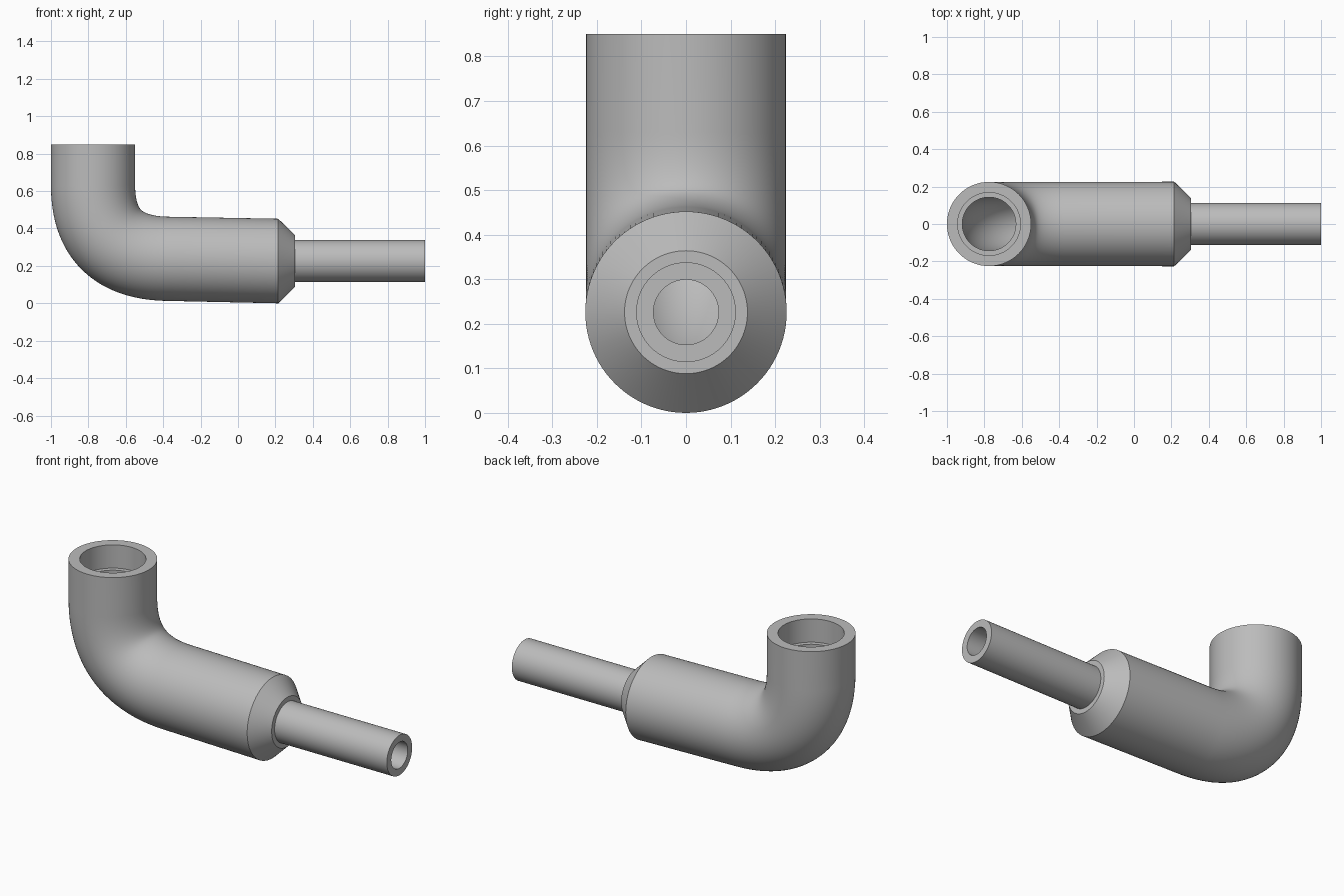
import bpy, bmesh, math
from mathutils import Vector
from mathutils.geometry import interpolate_bezier

if "Cube" in bpy.data.objects:
    bpy.data.objects.remove(bpy.data.objects["Cube"], do_unlink=True)

SIDES = 96
AXIS_Z = 0.226

metal = bpy.data.materials.new("plain grey")
metal.use_nodes = True
grey = (0.5, 0.5, 0.5, 1)
metal.diffuse_color = grey
metal.node_tree.nodes["Principled BSDF"].inputs["Base Color"].default_value = grey


def sweep(name, stations):
    """Closed loop of rings (centre, tangent, radius) in the XZ plane."""
    bm = bmesh.new()
    rings = []
    for centre, tangent, radius in stations:
        t = tangent.normalized()
        side = Vector((0, 1, 0))
        up = t.cross(side)
        ring = []
        for i in range(SIDES):
            a = math.tau * i / SIDES
            ring.append(bm.verts.new(centre + radius * (math.cos(a) * side + math.sin(a) * up)))
        rings.append(ring)
    for r, ring in enumerate(rings):
        nxt = rings[(r + 1) % len(rings)]
        for i in range(SIDES):
            j = (i + 1) % SIDES
            bm.faces.new((ring[i], ring[j], nxt[j], nxt[i]))
    bmesh.ops.recalc_face_normals(bm, faces=bm.faces)
    mesh = bpy.data.meshes.new(name)
    bm.to_mesh(mesh)
    bm.free()
    mesh.materials.append(metal)
    obj = bpy.data.objects.new(name, mesh)
    bpy.context.collection.objects.link(obj)
    bpy.ops.object.select_all(action='DESELECT')
    obj.select_set(True)
    bpy.context.view_layer.objects.active = obj
    bpy.ops.object.shade_smooth_by_angle(angle=math.radians(30))


DOWN, ALONG = Vector((0, 0, -1)), Vector((1, 0, 0))


def on_stem(z, radius):
    return (Vector((-0.775, 0, z)), DOWN, radius)


def on_axis(x, radius):
    return (Vector((x, 0, AXIS_Z)), ALONG, radius)


# Centre line of the bend
start, end = Vector((-0.775, 0, 0.63)), Vector((-0.38, 0, 0.238))
reach = 0.26
slope = Vector((0.6, 0, -0.012)).normalized()
bend = interpolate_bezier(start, start + DOWN * reach, end - slope * reach, end, 40)
tangents = [DOWN] + [bend[i + 1] - bend[i - 1] for i in range(1, 39)] + [slope]


def along_bend(radius):
    return [(p, t, radius) for p, t in zip(bend, tangents)]


# Elbow body: outer wall, chamfered nose, then back through the bore and socket
outer = [on_stem(0.85, 0.225)] + along_bend(0.225)
nose = [on_axis(0.215, 0.226), on_axis(0.305, 0.138), on_axis(0.305, 0.073)]
bore = [on_axis(0.2, 0.073), on_axis(0.2, 0.143)] + along_bend(0.143)[::-1]
socket = [on_stem(0.72, 0.143), on_stem(0.72, 0.168), on_stem(0.85, 0.168)]
sweep("elbow_body", outer + nose + bore + socket)

# Narrow outlet pipe
sweep("outlet_pipe", [on_axis(0.3, 0.112), on_axis(1.0, 0.112),
                      on_axis(1.0, 0.073), on_axis(0.3, 0.073)])
